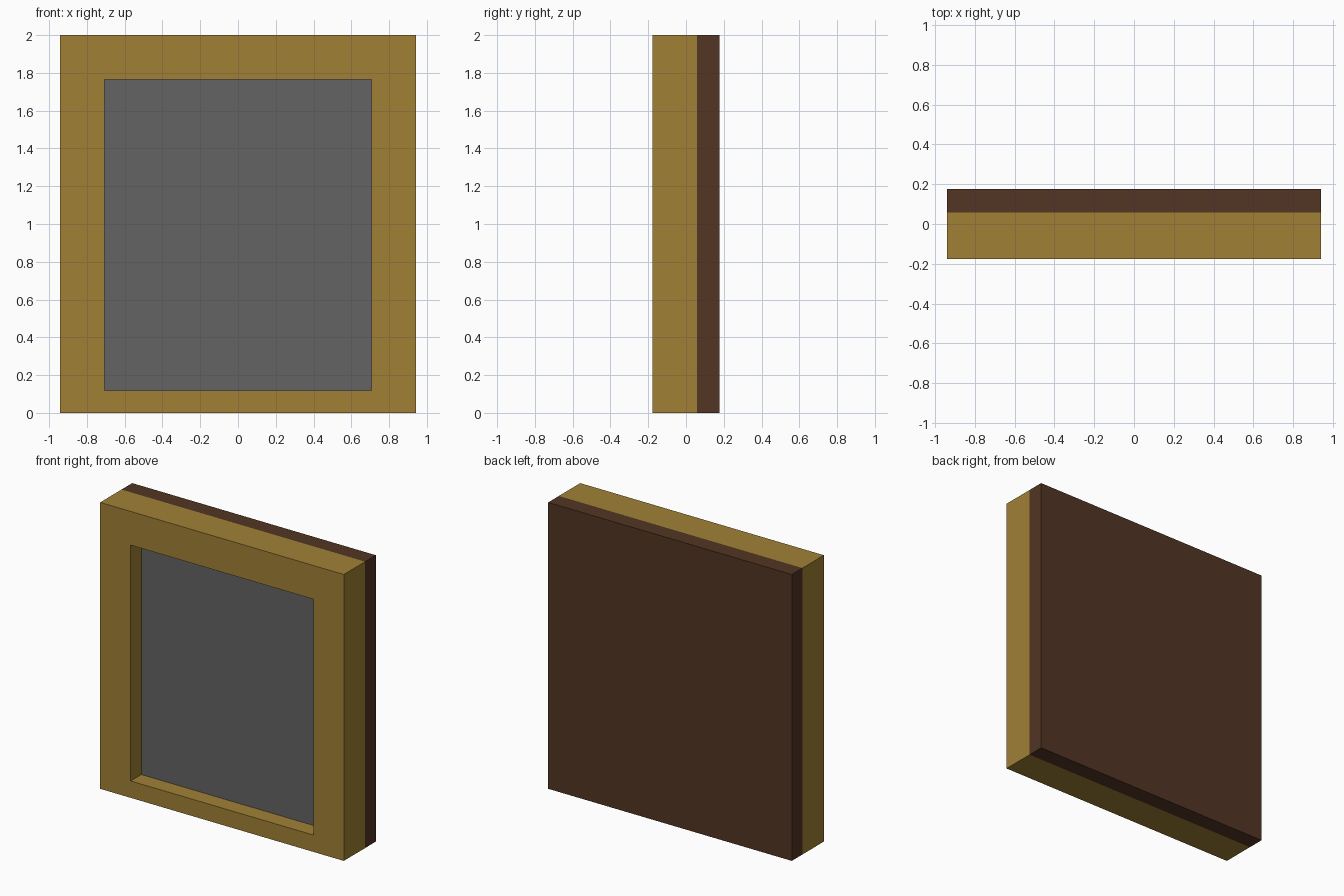
import bpy, bmesh

if "Cube" in bpy.data.objects:
    bpy.data.objects.remove(bpy.data.objects["Cube"])

U = 2 / 17  # the model sits on a grid of 16 x 3 x 17 units


def material(name, rgb):
    lin = [(c / 255 / 12.92) if c < 11 else ((c / 255 + 0.055) / 1.055) ** 2.4 for c in rgb]
    m = bpy.data.materials.new(name)
    m.diffuse_color = (*lin, 1)
    m.use_nodes = True
    m.node_tree.nodes["Principled BSDF"].inputs["Base Color"].default_value = m.diffuse_color
    return m


def finish(name, bm, mat):
    bmesh.ops.recalc_face_normals(bm, faces=bm.faces)
    me = bpy.data.meshes.new(name)
    bm.to_mesh(me)
    bm.free()
    me.materials.append(mat)
    ob = bpy.data.objects.new(name, me)
    bpy.context.collection.objects.link(ob)
    return ob


def box(name, x, y, z, mat):
    """Closed box from (low, high) ranges in grid units."""
    bm = bmesh.new()
    bmesh.ops.create_cube(bm, size=1)
    for v in bm.verts:
        v.co = [(r[0] if c < 0 else r[1]) * U for c, r in zip(v.co, (x, y, z))]
    return finish(name, bm, mat)


def ring(name, outer, inner, y, mat):
    """Rectangular ring; outer and inner are (x0, x1, z0, z1) in grid units."""
    bm = bmesh.new()

    def loop(r, yy):
        pts = ((r[0], r[2]), (r[1], r[2]), (r[1], r[3]), (r[0], r[3]))
        return [bm.verts.new((a * U, yy * U, b * U)) for a, b in pts]

    loops = [loop(outer, y[0]), loop(inner, y[0]), loop(inner, y[1]), loop(outer, y[1])]
    for k in range(4):
        a, b = loops[k], loops[(k + 1) % 4]
        for i in range(4):
            j = (i + 1) % 4
            bm.faces.new((a[i], a[j], b[j], b[i]))
    return finish(name, bm, mat)


gold = material("gold", (160, 128, 53))
brown = material("dark brown", (82, 53, 36))
grey = material("grey", (99, 99, 99))

# Gold surround, grey panel set one unit back, brown board behind
ring("frame", (-8, 8, 0, 17), (-6, 6, 1, 15), (-1.5, 0.5), gold)
box("panel", (-6, 6), (-0.5, 0.5), (1, 15), grey)
box("back_board", (-8, 8), (0.5, 1.5), (0, 17), brown)
